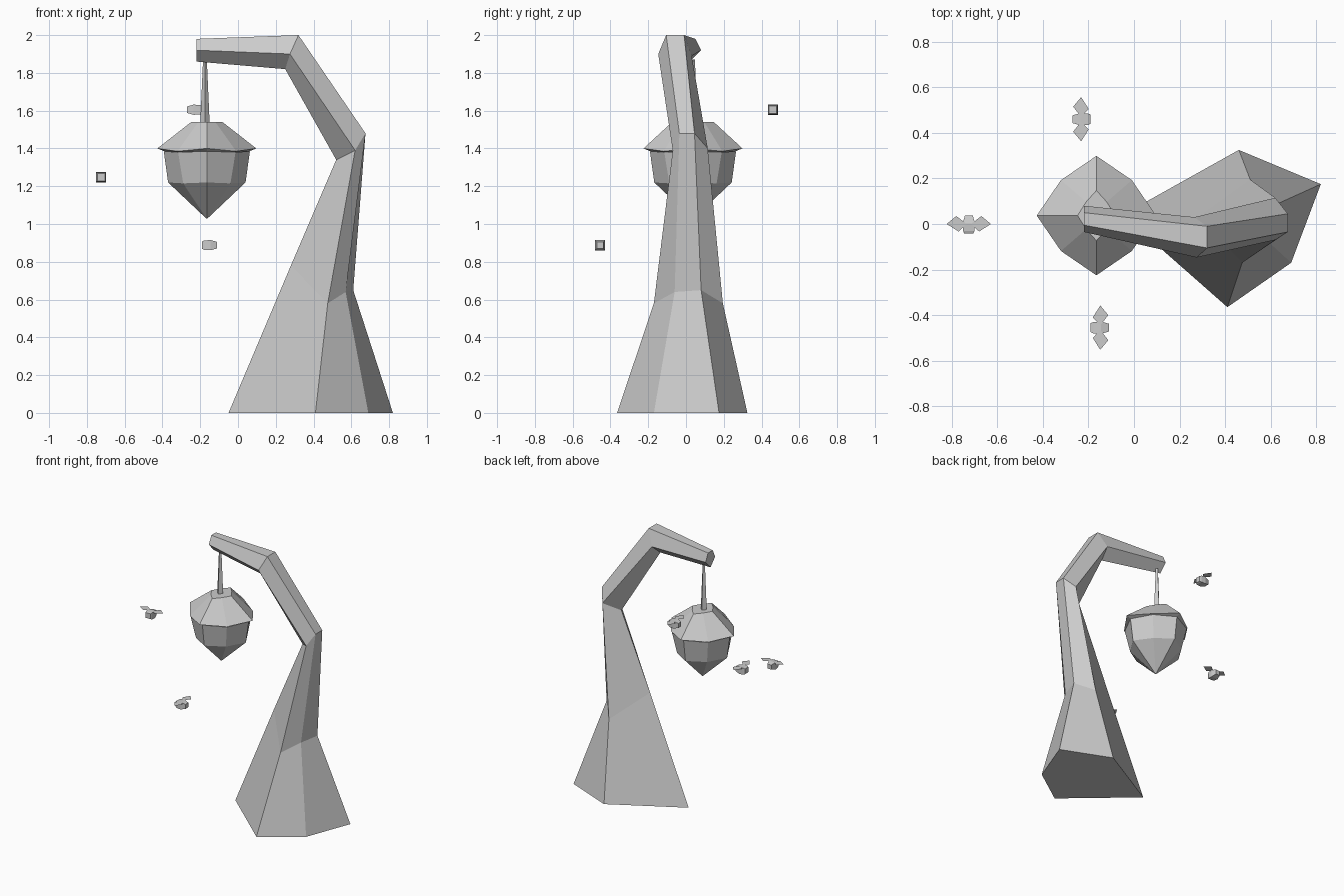
import bpy, bmesh
from math import sin, cos, pi

cube = bpy.data.objects.get("Cube")
if cube:
    bpy.data.objects.remove(cube, do_unlink=True)

grey = bpy.data.materials.new("plain_grey")
GREY = (0.6, 0.6, 0.6, 1)
grey.diffuse_color = GREY
grey.use_nodes = True
grey.node_tree.nodes["Principled BSDF"].inputs["Base Color"].default_value = GREY


def finish(name, bm):
    bmesh.ops.recalc_face_normals(bm, faces=bm.faces)
    mesh = bpy.data.meshes.new(name)
    bm.to_mesh(mesh)
    bm.free()
    mesh.materials.append(grey)
    ob = bpy.data.objects.new(name, mesh)
    bpy.context.collection.objects.link(ob)
    return ob


def loft(name, rings):
    """Skin a list of equal-sized point rings and cap both ends."""
    bm = bmesh.new()
    loops = [[bm.verts.new(p) for p in ring] for ring in rings]
    n = len(loops[0])
    for a, b in zip(loops, loops[1:]):
        for i in range(n):
            j = (i + 1) % n
            bm.faces.new((a[i], a[j], b[j], b[i]))
    bm.faces.new(loops[0])
    bm.faces.new(loops[-1])
    return finish(name, bm)


# Bent five-sided post: each ring runs left, front, right front, right back, back
loft("bent_post", [
    [(-.05, .04, 0), (.41, -.365, 0), (.69, -.17, 0), (.82, .175, 0), (.46, .325, 0)],
    [(.28, .03, .78), (.475, -.17, .58), (.57, -.06, .64), (.61, .08, .65), (.51, .195, .58)],
    [(.52, .03, 1.34), (.62, -.07, 1.39), (.675, -.035, 1.48), (.675, .045, 1.48), (.62, .115, 1.4)],
    [(.25, -.05, 1.82), (.275, -.147, 1.9), (.32, -.105, 2), (.32, -.01, 2), (.265, .03, 1.89)],
    [(-.22, .02, 1.86), (-.22, -.035, 1.92), (-.22, -.005, 1.98), (-.22, .05, 1.98), (-.22, .08, 1.92)],
])


# Lantern: eight-sided rings whose corners alternate axis and diagonal
LX, LY = -.165, .037


def octagon(axis, diagonal, z_axis, z_diag, squash=1):
    ring = []
    for i in range(8):
        r, z = (diagonal, z_diag) if i % 2 else (axis, z_axis)
        ring.append((LX + r * squash * cos(i * pi / 4), LY + r * sin(i * pi / 4), z))
    return ring


loft("lantern_roof", [
    octagon(.2, .18, 1.375, 1.375),
    octagon(.262, .22, 1.4, 1.385),
    octagon(.11, .085, 1.54, 1.54, .75),
])
loft("lantern_body", [
    octagon(.004, .004, 1.03, 1.03),
    octagon(.205, .177, 1.22, 1.215),
    octagon(.228, .215, 1.385, 1.38),
])

# Hanging stem, tapering upwards
loft("hanging_stem", [
    [(-.175 + r * cos(i * pi / 2), LY + r * sin(i * pi / 2), z) for i in range(4)]
    for r, z in ((.025, 1.53), (.01, 1.87))
])


# Flying insects: tapered square body with two flat diamond wings
def insect(name, location, turn):
    body = loft(name + "_body", [
        [(sx * r, y, sz * r) for sx, sz in ((-1, -1), (1, -1), (1, 1), (-1, 1))]
        for y, r in ((-.042, .02), (-.03, .025), (.003, .027), (.038, .017))
    ])
    bm = bmesh.new()
    for s in (-1, 1):
        bm.faces.new([bm.verts.new((s * x, y, .028)) for x, y in
                      ((.01, 0), (.045, -.033), (.097, 0), (.055, .035))])
    wings = finish(name + "_wings", bm)
    for ob in (body, wings):
        ob.location = location
        ob.rotation_euler.z = turn


insect("left_insect", (-.725, 0, 1.248), 0)
insect("back_insect", (-.232, .46, 1.605), pi / 2)
insect("front_insect", (-.148, -.455, .888), -pi / 2)
